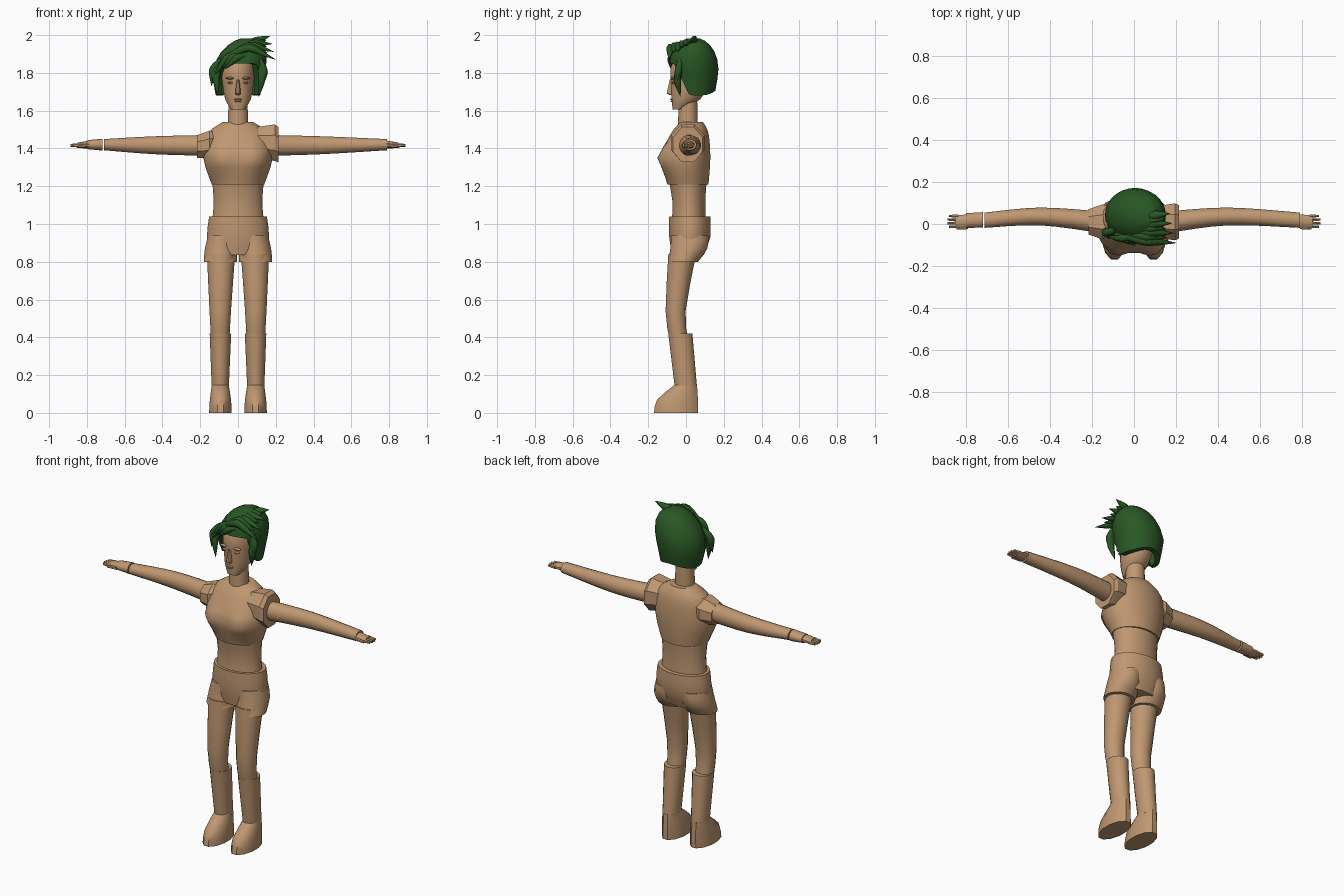
import bpy, bmesh, math
from mathutils import Vector

if "Cube" in bpy.data.objects:
    bpy.data.objects.remove(bpy.data.objects["Cube"])


def material(name, colour):
    made = bpy.data.materials.new(name)
    made.use_nodes = True
    made.diffuse_color = colour
    made.node_tree.nodes["Principled BSDF"].inputs["Base Color"].default_value = colour
    return made


SKIN = material("tan_skin", (0.52, 0.31, 0.165, 1))
HAIR = material("dark_green", (0.022, 0.095, 0.018, 1))


def activate(thing):
    bpy.context.collection.objects.link(thing)
    bpy.ops.object.select_all(action='DESELECT')
    thing.select_set(True)
    bpy.context.view_layer.objects.active = thing


def finish(name, bm, mat, angle=40):
    bmesh.ops.recalc_face_normals(bm, faces=bm.faces)
    mesh = bpy.data.meshes.new(name)
    bm.to_mesh(mesh)
    bm.free()
    mesh.materials.append(mat)
    activate(bpy.data.objects.new(name, mesh))
    bpy.ops.object.shade_smooth_by_angle(angle=math.radians(angle))


def skin_rings(bm, rings):
    for lower, upper in zip(rings, rings[1:]):
        for i in range(len(lower)):
            bm.faces.new((lower[i - 1], lower[i], upper[i], upper[i - 1]))
    bm.faces.new(rings[-1])


def smooth_path(stations, steps):
    """Pass a smooth curve through the stations, sizes included."""
    points = [Vector(s) for s in stations]
    padded = [points[0], *points, points[-1]]
    path = [points[0]]
    for a, b, c, d in zip(padded, padded[1:], padded[2:], padded[3:]):
        for k in range(steps):
            t = (k + 1) / steps
            path.append(b + ((c - a) * t + (a * 2 - b * 5 + c * 4 - d) * t ** 2
                             + (b * 3 - a - c * 3 + d) * t ** 3) / 2)
    return path


def loft(name, *stations, side=1, sides=16, steps=2, shape=None, angle=40):
    """Skin ellipses given as x, y, z and two radii, sliced along the longer of x and z."""
    bm = bmesh.new()
    rings = []
    first, last = stations[0], stations[-1]
    sideways = abs(last[0] - first[0]) > abs(last[2] - first[2])
    for x, y, z, wide, deep in smooth_path(stations, steps):
        ring = []
        for i in range(sides):
            turn = math.tau * (i + 0.5) / sides
            u, v = wide * math.cos(turn), deep * math.sin(turn)
            point = Vector((x, y + u, z + v) if sideways else (x + u, y + v, z))
            point.x *= side
            if shape:
                shape(point)
            ring.append(bm.verts.new(point))
        rings.append(ring)
    skin_rings(bm, rings)
    bm.faces.new(rings[0])
    finish(name, bm, SKIN, angle)


def blob(name, centre, size):
    bm = bmesh.new()
    bmesh.ops.create_uvsphere(bm, u_segments=10, v_segments=6, radius=1)
    bmesh.ops.scale(bm, vec=size, verts=bm.verts)
    bmesh.ops.translate(bm, vec=centre, verts=bm.verts)
    finish(name, bm, SKIN)


# Torso with a full chest
def chest(point):
    if point.y < 0:
        away = Vector((abs(point.x) - 0.1, point.z - 1.35)).length / 0.06
        point.y -= 0.04 * math.exp(-away ** 2)


loft("torso", (0, 0.01, 1.21, 0.14, 0.11), (0, 0, 1.35, 0.185, 0.13),
     (0, 0.02, 1.48, 0.16, 0.1), (0, 0.03, 1.54, 0.08, 0.06), sides=24, steps=3, shape=chest)
loft("waist", (0, 0.015, 1.03, 0.137, 0.09), (0, 0.015, 1.12, 0.13, 0.088),
     (0, 0.01, 1.22, 0.138, 0.1), sides=20)
loft("neck", (0, 0.01, 1.52, 0.056, 0.053), (0, 0.01, 1.67, 0.05, 0.05), steps=1)
loft("shorts_hips", (0, 0.02, 1.04, 0.155, 0.11), (0, 0.02, 0.93, 0.167, 0.11),
     (0, 0.01, 0.835, 0.15, 0.085), sides=20)

# Limbs, and small face parts, on both sides
for side, tag in ((1, "left"), (-1, "right")):
    loft(tag + "_shorts_cuff", (0.08, 0.02, 0.94, 0.08, 0.1), (0.09, 0.015, 0.87, 0.087, 0.1),
         (0.093, -0.015, 0.8, 0.09, 0.08), side=side)
    loft(tag + "_thigh", (0.09, -0.02, 0.84, 0.076, 0.075), (0.094, -0.055, 0.54, 0.058, 0.054),
         (0.094, -0.04, 0.4, 0.05, 0.05), side=side)
    loft(tag + "_shin", (0.093, -0.03, 0.42, 0.058, 0.065), (0.094, 0, 0.13, 0.046, 0.06), side=side)
    loft(tag + "_foot", (0.094, 0, 0.15, 0.046, 0.06), (0.093, -0.045, 0.07, 0.058, 0.112),
         (0.093, -0.053, 0, 0.062, 0.12), side=side, sides=12)

    # The left arm reaches the palm; the right one stops at a wristband
    reach = 0.79 if side > 0 else 0.71
    loft(tag + "_arm", (0.17, 0.01, 1.416, 0.052, 0.056), (0.45, 0.036, 1.417, 0.043, 0.048),
         (reach, 0.018, 1.42, 0.037, 0.03), side=side, steps=4)
    if side < 0:
        loft("right_wristband", (0.718, 0.02, 1.42, 0.037, 0.032),
             (0.798, 0.016, 1.42, 0.036, 0.024), side=side)
    loft(tag + "_palm", (0.785, 0.013, 1.42, 0.033, 0.022), (0.85, 0.012, 1.417, 0.033, 0.014),
         side=side, sides=10)
    for i in range(4):
        y = 0.017 * i - 0.013
        tip = 0.886 if i in (1, 2) else 0.88
        loft(f"{tag}_finger_{i + 1}", (0.835, y, 1.417, 0.009, 0.012),
             (tip, y, 1.416, 0.006, 0.008), side=side, sides=6)
    loft(tag + "_thumb", (0.79, -0.016, 1.415, 0.01, 0.011), (0.845, -0.022, 1.411, 0.006, 0.006),
         side=side, sides=6)
    blob(tag + "_brow", (side * 0.04, -0.069, 1.772), (0.026, 0.013, 0.007))
    blob(tag + "_eye", (side * 0.038, -0.065, 1.748), (0.018, 0.01, 0.007))

# Uneven shoulder caps: tall block on the left, tapered one on the right
loft("left_shoulder", (0.1, 0.01, 1.435, 0.08, 0.085), (0.195, 0.01, 1.43, 0.095, 0.105),
     (0.215, 0.01, 1.42, 0.085, 0.1), sides=8, steps=1, angle=25)
loft("right_shoulder", (0.09, 0.025, 1.44, 0.055, 0.055), (0.15, 0.01, 1.42, 0.09, 0.08),
     (0.217, 0.01, 1.41, 0.065, 0.065), side=-1, sides=8, steps=1, angle=25)

# Head and face
loft("head", (0, -0.043, 1.607, 0.036, 0.028), (0, 0, 1.66, 0.069, 0.077),
     (0, 0.02, 1.745, 0.083, 0.1), (0, 0.03, 1.83, 0.088, 0.112),
     (0.01, 0.04, 1.93, 0.05, 0.07), sides=20)
loft("nose", (0, -0.078, 1.683, 0.012, 0.01), (0, -0.084, 1.692, 0.016, 0.02),
     (0, -0.073, 1.765, 0.008, 0.014), sides=8, steps=1)
blob("upper_lip", (0, -0.074, 1.66), (0.024, 0.01, 0.005))
blob("lower_lip", (0, -0.071, 1.65), (0.02, 0.01, 0.006))

# Hair shell: hairline high over the face, low at the sides and nape
SEGMENTS, STEPS, TOP, WIDEST = 28, 8, 1.982, 1.8


def hair_point(turn, step):
    front = -math.sin(turn)
    hairline = 1.68 + 0.17 * min(1, max(0, (front - 0.2) / 0.6)) + 0.025 * max(0, -front) ** 4
    climb = math.sin(math.pi / 2 * max(step, 0) / (STEPS - 0.6))
    z = hairline + (TOP - hairline) * climb
    above = max(0, z - WIDEST)
    if above:
        size = math.sqrt(max(0.05, 1 - (above / (TOP + 0.005 - WIDEST)) ** 2.4))
    else:
        size = 1 - 1.35 * (WIDEST - z)
    if step < 0:
        size *= 0.75  # inner rim that closes the shell against the head
    return (0.27 * above + 0.14 * size * math.cos(turn), 0.04 - 0.132 * size * front, z)


bm = bmesh.new()
skin_rings(bm, [[bm.verts.new(hair_point(math.tau * i / SEGMENTS, step)) for i in range(SEGMENTS)]
                for step in range(-1, STEPS)])
finish("hair_shell", bm, HAIR)


# Tapered locks of hair, spread evenly between a first and a last one
def lock(name, start, middle, end, width):
    curve = bpy.data.curves.new(name, 'CURVE')
    curve.dimensions = '3D'
    curve.bevel_depth = width
    curve.bevel_resolution = 1
    curve.resolution_u = 4
    curve.use_fill_caps = True
    spline = curve.splines.new('NURBS')
    spline.points.add(3)
    path = (start, middle, middle.lerp(end, 0.5), end)
    for point, place, radius in zip(spline.points, path, (0.6, 1.1, 0.8, 0.03)):
        point.co = (*place, 1)
        point.radius = radius
    spline.order_u = 3
    spline.use_endpoint_u = True
    curve.materials.append(HAIR)
    activate(bpy.data.objects.new(name, curve))
    bpy.ops.object.convert(target='MESH')


def fan(name, count, first, last, width=0.02):
    for i in range(count):
        start, middle, end = (Vector(a).lerp(Vector(b), i / (count - 1)) for a, b in zip(first, last))
        end = end.lerp(middle, 0.25 * (i % 2))
        lock(f"{name}_lock_{i + 1}", start, middle, end, width)


fan("crown", 7, ((0, 0.03, 1.92), (0.08, 0.04, 1.965), (0.17, 0.05, 1.995)),
    ((-0.1, -0.04, 1.84), (0.03, -0.08, 1.95), (0.2, -0.09, 1.87)), 0.023)
fan("fringe", 3, ((0.07, -0.05, 1.9), (0, -0.08, 1.89), (-0.07, -0.08, 1.82)),
    ((0.05, -0.04, 1.92), (-0.05, -0.07, 1.9), (-0.13, -0.06, 1.78)))
fan("right_temple", 3, ((-0.09, -0.03, 1.86), (-0.12, -0.05, 1.79), (-0.105, -0.06, 1.68)),
    ((-0.09, -0.03, 1.87), (-0.135, -0.04, 1.83), (-0.14, -0.05, 1.73)))
fan("left_temple", 3, ((0.11, -0.02, 1.87), (0.13, -0.05, 1.78), (0.11, -0.03, 1.675)),
    ((0.11, -0.03, 1.88), (0.14, -0.04, 1.82), (0.135, -0.05, 1.74)))
